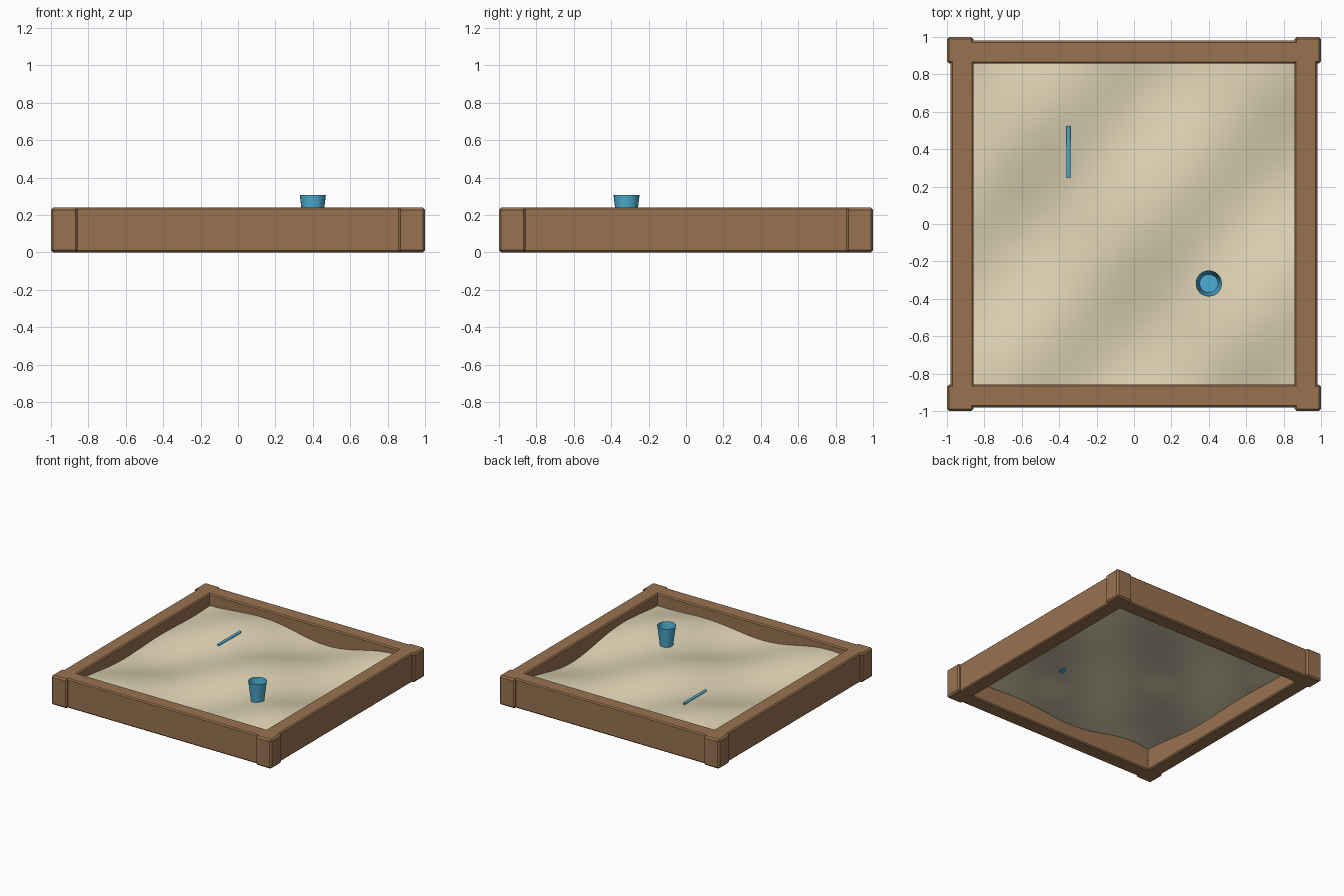
import bpy, bmesh, math
from mathutils import Vector

cube = bpy.data.objects.get("Cube")
if cube:
    bpy.data.objects.remove(cube, do_unlink=True)


def material(name, rgb):
    m = bpy.data.materials.new(name)
    m.use_nodes = True
    m.diffuse_color = (*rgb, 1)
    bsdf = next(n for n in m.node_tree.nodes if n.type == 'BSDF_PRINCIPLED')
    bsdf.inputs["Base Color"].default_value = (*rgb, 1)
    return m


wood = material("brown_wood", (0.315, 0.17, 0.08))
sand_mat = material("pale_sand", (0.74, 0.655, 0.46))
blue = material("toy_blue", (0.075, 0.43, 0.66))


def finish(name, bm, mat, smooth=False):
    me = bpy.data.meshes.new(name)
    bm.to_mesh(me)
    bm.free()
    me.materials.append(mat)
    ob = bpy.data.objects.new(name, me)
    bpy.context.collection.objects.link(ob)
    if smooth:
        bpy.ops.object.select_all(action='DESELECT')
        ob.select_set(True)
        bpy.context.view_layer.objects.active = ob
        bpy.ops.object.shade_smooth_by_angle(angle=math.radians(40))
    return ob


def box(name, lo, hi, bevel):
    lo, hi = Vector(lo), Vector(hi)
    bm = bmesh.new()
    bmesh.ops.create_cube(bm, size=1)
    for v in bm.verts:
        v.co = (lo + hi) / 2 + v.co * (hi - lo)
    ob = finish(name, bm, wood)
    mod = ob.modifiers.new("edge", 'BEVEL')
    mod.width = bevel
    mod.segments = 1
    return ob


# Timber walls and corner posts
HEIGHT, INNER, OUTER = 0.24, 0.858, 0.98
for side, s in (("left", 1), ("right", -1)):
    x = sorted((s * INNER, s * OUTER))
    box(side + "_wall", (x[0], -0.94, 0), (x[1], 0.94, HEIGHT), 0.009)
for end, s in (("back", 1), ("front", -1)):
    y = sorted((s * INNER, s * OUTER))
    box(end + "_wall", (-0.94, y[0], 0), (0.94, y[1], HEIGHT), 0.009)
    for side, t in (("left", 1), ("right", -1)):
        x, y2 = sorted((t * INNER, t)), sorted((s * INNER, s))
        box(f"{end}_{side}_post", (x[0], y2[0], 0), (x[1], y2[1], HEIGHT), 0.012)


# Sheet of sand rippled by two crossing waves
def sand_height(x, y):
    ripple = 0.025 * math.cos(math.tau * (x - 0.88 * y - 0.03) / 1.07)
    swell = 0.025 * math.cos(math.tau * (x + y + 1.5) / 1.65)
    return 0.143 + ripple + swell


bm = bmesh.new()
bmesh.ops.create_grid(bm, x_segments=40, y_segments=40, size=0.87)
for v in bm.verts:
    v.co.z = sand_height(v.co.x, v.co.y)
finish("sand", bm, sand_mat, True)

# Open tapered bucket with a thin wall
bm = bmesh.new()
profile = [(0, 0.148), (0.05, 0.148), (0.07, 0.308), (0.0685, 0.308), (0.049, 0.158), (0, 0.158)]
verts = [bm.verts.new((r, 0, z)) for r, z in profile]
edges = [bm.edges.new(p) for p in zip(verts, verts[1:])]
bmesh.ops.spin(bm, geom=verts + edges, cent=(0, 0, 0), axis=(0, 0, 1),
               angle=math.tau, steps=24)
bmesh.ops.remove_doubles(bm, verts=bm.verts, dist=0.0005)
bmesh.ops.recalc_face_normals(bm, faces=bm.faces)
bucket = finish("bucket", bm, blue, True)
bucket.location = (0.4, -0.318, 0)

# Toy shovel handle lying above the sand
bm = bmesh.new()
bmesh.ops.create_cone(bm, cap_ends=True, segments=12, radius1=0.011,
                      radius2=0.011, depth=0.28)
handle = finish("shovel_handle", bm, blue, True)
handle.rotation_euler.x = math.pi / 2
handle.location = (-0.35, 0.385, 0.187)
